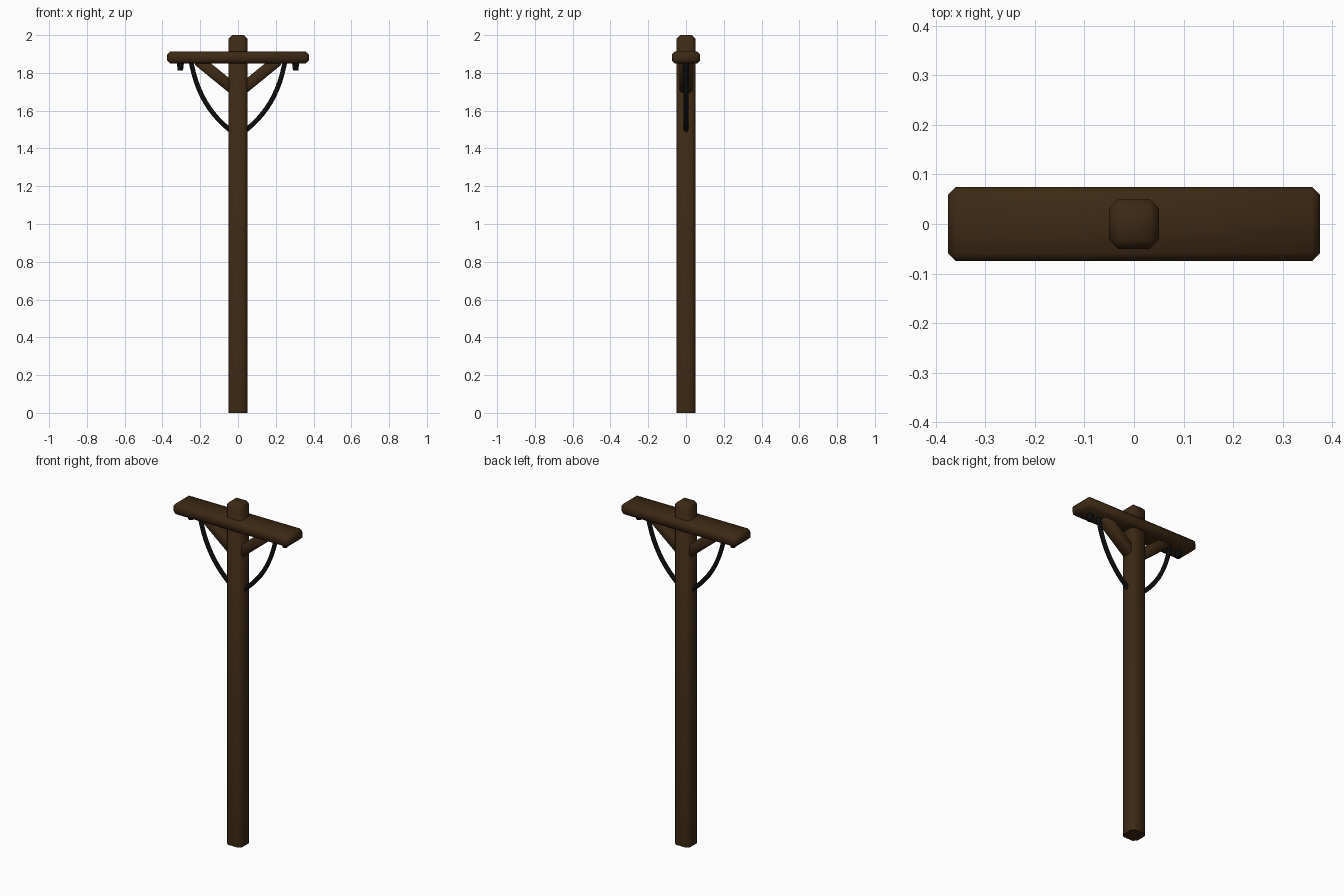
import bpy, bmesh, math
from mathutils import Vector, Matrix

if "Cube" in bpy.data.objects:
    bpy.data.objects.remove(bpy.data.objects["Cube"])


def material(name, rgb):
    m = bpy.data.materials.new(name)
    m.diffuse_color = (*rgb, 1)
    m.use_nodes = True
    m.node_tree.nodes["Principled BSDF"].inputs["Base Color"].default_value = m.diffuse_color
    return m


WOOD = material("dark brown wood", (0.046, 0.022, 0.007))
BLACK = material("black rubber", (0.004, 0.004, 0.004))


def finish(name, bm, mat, angle=50):
    bmesh.ops.recalc_face_normals(bm, faces=bm.faces)
    me = bpy.data.meshes.new(name)
    bm.to_mesh(me)
    bm.free()
    me.materials.append(mat)
    ob = bpy.data.objects.new(name, me)
    bpy.context.collection.objects.link(ob)
    bpy.ops.object.select_all(action='DESELECT')
    ob.select_set(True)
    bpy.context.view_layer.objects.active = ob
    bpy.ops.object.shade_smooth_by_angle(angle=math.radians(angle))
    return ob


def box(name, size, matrix, bevel, keep=lambda e: True):
    # chamfered box; keep chooses which edges get the chamfer
    bm = bmesh.new()
    bmesh.ops.create_cube(bm, size=1, matrix=Matrix.Diagonal((*size, 1)))
    edges = [e for e in bm.edges if keep(e)]
    bmesh.ops.bevel(bm, geom=edges, offset=bevel, offset_type='OFFSET',
                    segments=1, affect='EDGES', profile=0.5)
    bm.transform(matrix)
    return finish(name, bm, WOOD)


# upright post, square cut at the foot
box("pole", (0.1, 0.1, 2.0), Matrix.Translation((0, 0, 1.0)), 0.018,
    lambda e: max(v.co.z for v in e.verts) > 0)

# crossarm
box("crossarm", (0.75, 0.15, 0.064), Matrix.Translation((0, 0, 1.882)), 0.016)

for side, s in (("left", -1), ("right", 1)):
    # diagonal brace between pole and crossarm
    a, b = Vector((0.0, 0, 1.695)), Vector((0.215, 0, 1.87))
    d = b - a
    mid = (a + b) / 2
    mid.x *= s
    rot = Matrix.Rotation(s * math.atan2(d.x, d.z), 4, 'Y')
    box(side + "_brace", (0.06, 0.07, d.length), Matrix.Translation(mid) @ rot, 0.01)

    # insulator peg below the crossarm
    bm = bmesh.new()
    bmesh.ops.create_cone(bm, cap_ends=True, segments=8, radius1=0.014, radius2=0.02,
                          depth=0.05, matrix=Matrix.Translation((s * 0.305, 0, 1.838)))
    finish(side + "_insulator", bm, BLACK)

    # hanging cable
    p = [Vector((s * x, 0, z)) for x, z in
         ((0.25, 1.87), (0.222, 1.70), (0.15, 1.575), (0.02, 1.48))]
    n, k, r = 12, 8, 0.0125
    bm = bmesh.new()
    rings = []
    for i in range(n + 1):
        t = i / n
        u = 1 - t
        c = u**3 * p[0] + 3*u*u*t * p[1] + 3*u*t*t * p[2] + t**3 * p[3]
        tan = (u*u * (p[1]-p[0]) + 2*u*t * (p[2]-p[1]) + t*t * (p[3]-p[2])).normalized()
        side_dir = Vector((0, 1, 0)).cross(tan)
        rings.append([bm.verts.new(c + r * (math.cos(q) * side_dir + math.sin(q) * Vector((0, 1, 0))))
                      for q in (2 * math.pi * j / k for j in range(k))])
    for r0, r1 in zip(rings, rings[1:]):
        for j in range(k):
            bm.faces.new((r0[j], r0[(j+1) % k], r1[(j+1) % k], r1[j]))
    bm.faces.new(rings[0])
    bm.faces.new(rings[-1])
    finish(side + "_cable", bm, BLACK)
